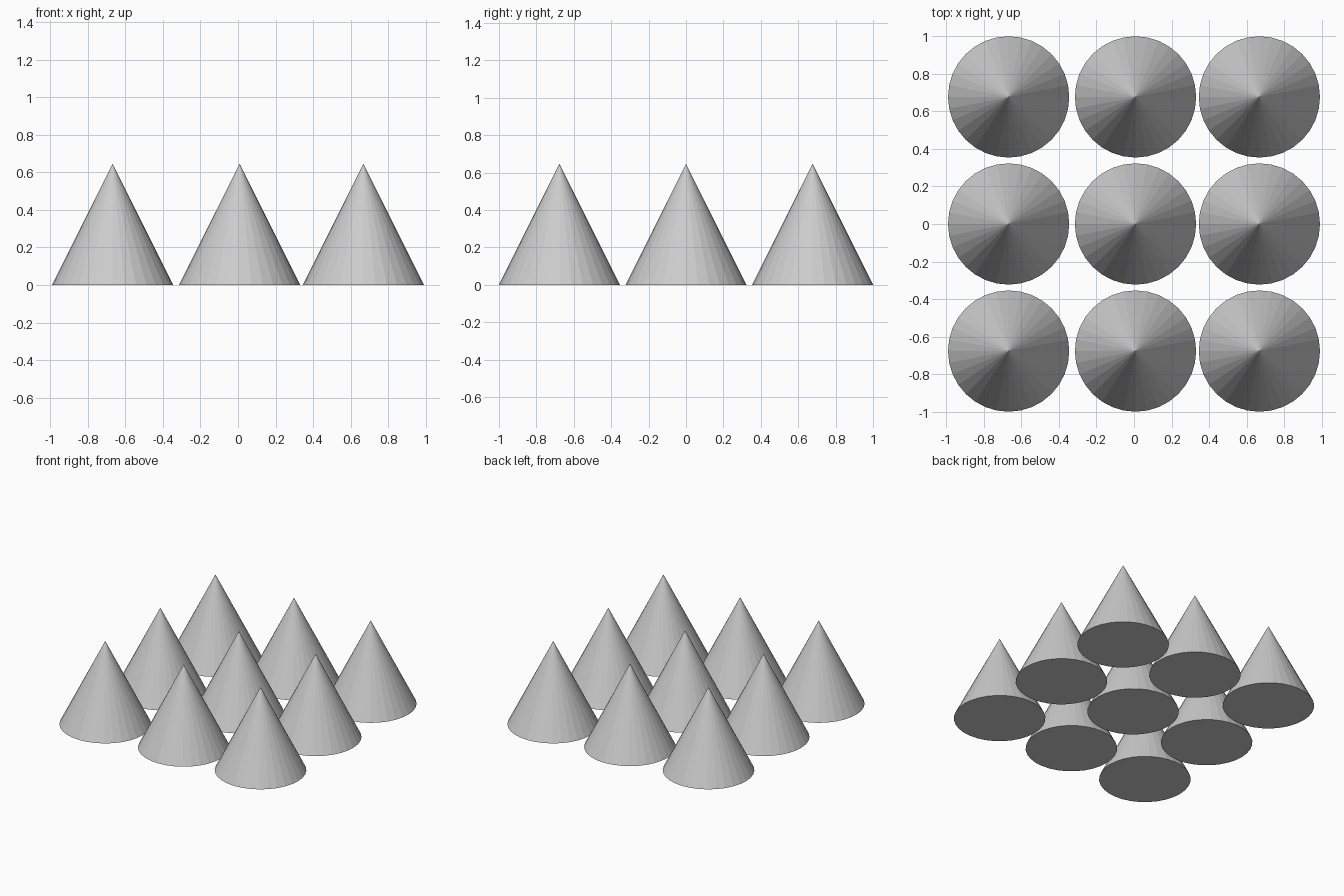
import bpy

if "Cube" in bpy.data.objects:
    bpy.data.objects.remove(bpy.data.objects["Cube"])

RADIUS = 0.323
HEIGHT = 2 * RADIUS
COLUMNS = {"left": -0.668, "middle": 0.008, "right": 0.668}
ROWS = {"front": -0.677, "centre": 0.0, "back": 0.677}


def add_cone(name, x, y):
    bpy.ops.mesh.primitive_cone_add(
        vertices=32, radius1=RADIUS, radius2=0, depth=HEIGHT,
        location=(x, y, HEIGHT / 2))
    bpy.context.object.name = name


# Three by three grid of flat-shaded cones
for row, y in ROWS.items():
    for column, x in COLUMNS.items():
        add_cone(f"cone_{row}_{column}", x, y)
